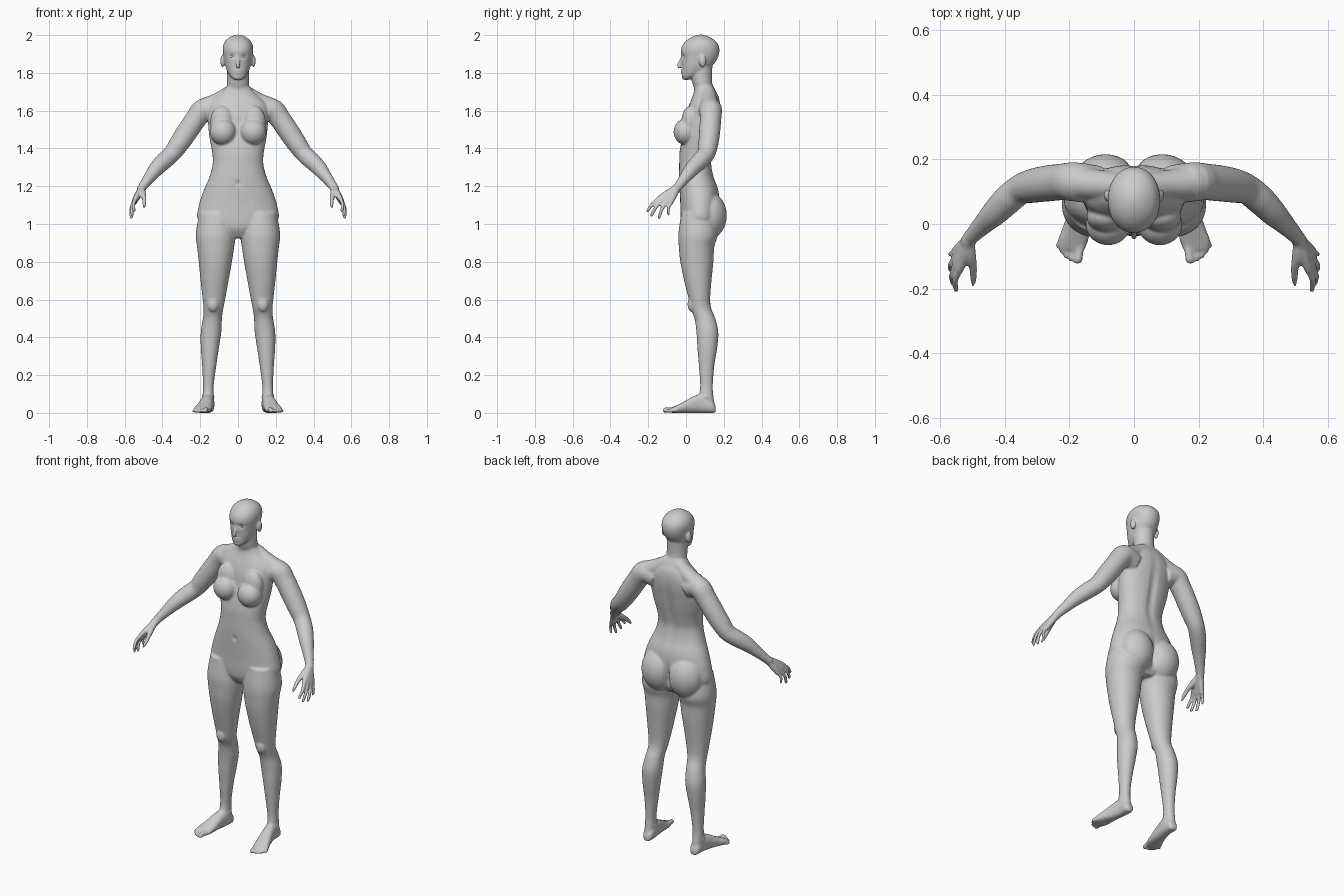
import bpy, bmesh, math
from mathutils import Vector, Matrix

bm = bmesh.new()


def smooth_path(rows, steps=4):
    """Catmull-Rom interpolation of rows of numbers."""
    out = []
    for i in range(len(rows) - 1):
        p0, p1 = rows[max(i - 1, 0)], rows[i]
        p2, p3 = rows[i + 1], rows[min(i + 2, len(rows) - 1)]
        for k in range(steps):
            t = k / steps
            out.append([0.5 * (2 * b + (c - a) * t + (2 * a - 5 * b + 4 * c - d) * t * t
                               + (3 * b - a - 3 * c + d) * t ** 3)
                        for a, b, c, d in zip(p0, p1, p2, p3)])
    return out + [list(rows[-1])]


def skin(rings, s=1):
    """Close a stack of point rings into a solid; s=-1 mirrors it."""
    vs = [[bm.verts.new((p.x * s, p.y, p.z)) for p in r] for r in rings]
    n = len(vs[0])
    for a, b in zip(vs, vs[1:]):
        for i in range(n):
            bm.faces.new((a[i], a[(i + 1) % n], b[(i + 1) % n], b[i]))
    bm.faces.new(vs[0][::-1])
    bm.faces.new(vs[-1])


def ring(c, u, v, e=2.0, n=32):
    pts = []
    for i in range(n):
        a = 2 * math.pi * i / n
        ca, sa = math.cos(a), math.sin(a)
        pts.append(c + u * math.copysign(abs(ca) ** (2 / e), ca)
                   + v * math.copysign(abs(sa) ** (2 / e), sa))
    return pts


def stack(rows, s=1, e=2.0):
    """Horizontal sections: z, x_inner, x_outer, y_front, y_back."""
    skin([ring(Vector(((x0 + x1) / 2, (y0 + y1) / 2, z)), Vector(((x1 - x0) / 2, 0, 0)),
               Vector((0, (y1 - y0) / 2, 0)), e) for z, x0, x1, y0, y1 in smooth_path(rows)], s)


def tube(rows, s=1, n=20):
    """Round limb through x, y, z, radius."""
    pts = smooth_path(rows)
    ps = [Vector(p[:3]) for p in pts]
    rings = []
    for i, p in enumerate(ps):
        t = (ps[min(i + 1, len(ps) - 1)] - ps[max(i - 1, 0)]).normalized()
        u = t.cross(Vector((0.5, 0.5, 0.7))).normalized()
        rings.append(ring(p, u * pts[i][3], t.cross(u) * pts[i][3], n=n))
    skin(rings, s)


def ball(c, r, s=1, target=None):
    m = Matrix.Translation((c[0] * s, c[1], c[2])) @ Matrix.Diagonal((*r, 1))
    bmesh.ops.create_uvsphere(target or bm, u_segments=28, v_segments=18, radius=1, matrix=m)


def centred(rows):
    return [(z, -w, w, f, b) for z, w, f, b in rows]


# torso
stack(centred([(.925, .05, .01, .13), (.97, .13, -.02, .165), (1.02, .212, -.028, .175),
               (1.10, .207, -.03, .18), (1.18, .181, -.034, .172), (1.25, .151, -.037, .148),
               (1.32, .134, -.036, .136), (1.38, .137, -.034, .145), (1.45, .15, -.022, .16),
               (1.52, .158, -.006, .172), (1.58, .16, .002, .181), (1.63, .155, .016, .182),
               (1.67, .12, .032, .175), (1.70, .085, .042, .16), (1.73, .06, .045, .145)]), e=2.2)
# neck
stack(centred([(1.62, .075, .05, .16), (1.68, .068, .05, .16), (1.72, .06, .042, .145),
               (1.76, .058, .03, .138), (1.84, .058, .02, .14)]))
# head
stack(centred([(1.763, .02, -.012, .015), (1.778, .038, -.02, .05), (1.80, .053, -.022, .10),
               (1.83, .065, -.022, .132), (1.86, .072, -.024, .158), (1.89, .077, -.026, .172),
               (1.92, .081, -.028, .177), (1.95, .077, -.017, .171), (1.975, .062, .006, .15),
               (1.993, .036, .036, .118), (2.002, .010, .065, .09)]), e=2.1)
# nose and lips
tube([(0, -.018, 1.893, .006), (0, -.028, 1.865, .008), (0, -.039, 1.838, .010),
      (0, -.030, 1.828, .009)])
ball((0, -.021, 1.811), (.019, .008, .005))
ball((0, -.020, 1.800), (.017, .008, .006))
ball((0, -.010, 1.776), (.018, .013, .012))

leg = [(1.06, .02, .205, -.025, .15), (.95, .012, .223, -.04, .168), (.88, .02, .217, -.038, .15),
       (.80, .032, .208, -.03, .145), (.70, .05, .198, -.01, .135), (.60, .068, .187, .015, .128),
       (.55, .078, .182, .025, .135), (.50, .085, .186, .045, .155), (.43, .088, .197, .055, .171),
       (.35, .10, .197, .06, .166), (.25, .115, .19, .068, .15), (.15, .128, .185, .075, .142),
       (.10, .129, .187, .07, .144), (.05, .13, .187, .06, .15), (.008, .14, .18, .08, .145)]
arm = [(.11, .12, 1.59, .06), (.18, .13, 1.605, .061), (.222, .13, 1.557, .057),
       (.27, .125, 1.487, .056), (.312, .118, 1.425, .053), (.35, .107, 1.372, .047),
       (.39, .075, 1.335, .046), (.43, .035, 1.295, .041), (.47, -.005, 1.245, .031),
       (.503, -.04, 1.20, .024), (.515, -.058, 1.18, .024)]
# foot sections: y, centre x, half width, height
foot = [(.157, .156, .015, .035), (.14, .156, .029, .065), (.09, .158, .033, .10),
        (.04, .167, .036, .088), (-.01, .178, .042, .060), (-.05, .188, .047, .040),
        (-.08, .192, .040, .026)]
toes = [(.165, -.06, .173, -.122, .014), (.186, -.065, .194, -.116, .0095),
        (.201, -.06, .209, -.106, .0095), (.214, -.055, .222, -.092, .0095),
        (.224, -.045, .234, -.074, .0095)]
# knuckle and tip of each finger
fingers = [((.540, -.143, 1.137), (.551, -.207, 1.066)), ((.550, -.130, 1.121), (.561, -.186, 1.042)),
           ((.554, -.108, 1.110), (.566, -.145, 1.030)), ((.553, -.084, 1.107), (.565, -.094, 1.048))]
wrist = Vector((.508, -.047, 1.192))

for s in (1, -1):
    stack(leg, s, 2.1)
    ball((.132, .03, .575), (.03, .022, .04), s)                  # kneecap
    ball((.158, .105, .085), (.035, .02, .02), s)                 # ankle bones
    skin([ring(Vector((x, y, h / 2)), Vector((w, 0, 0)), Vector((0, 0, h / 2)), 2.4)
          for y, x, w, h in smooth_path(foot)], s)
    for x0, y0, x1, y1, r in toes:
        tube([(x0, y0, r + .004, r), ((x0 + x1) / 2, (y0 + y1) / 2, r + .003, r * .9),
              (x1, y1 + .008, r, r), (x1, y1, r, r * .6)], s, 14)
    # shoulder slope and arm
    tube([(.03, .115, 1.70, .04), (.11, .122, 1.648, .046), (.19, .13, 1.61, .052)], s)
    tube(arm, s)
    # palm bones and fingers
    for i, (k, tip) in enumerate(fingers):
        k, tip = Vector(k), Vector(tip)
        start = wrist.lerp(k, .05)
        tube([(*start, .019), (*start.lerp(k, .5), .0175), (*k, .0135)], s, 14)
        mid = k.lerp(tip, .45) + Vector((.008, -.004, .003))
        r = .0085 if i == 3 else .0098
        tube([(*k, r + .002), (*mid, r), (*k.lerp(tip, .93), r * .9), (*tip, r * .6)], s, 14)
    tube([(*wrist, .016), (.506, -.095, 1.165, .018), (.497, -.135, 1.137, .013),
          (.496, -.168, 1.108, .0105), (.498, -.19, 1.086, .006)], s, 14)
    # breast, upper chest, buttock, ear
    ball((.080, .000, 1.488), (.070, .066, .070), s)
    ball((.085, .022, 1.54), (.062, .046, .085), s)
    ball((.088, .118, 1.045), (.105, .098, .125), s)
    ball((.082, .088, 1.862), (.012, .019, .033), s)

bmesh.ops.recalc_face_normals(bm, faces=bm.faces)
src = bpy.data.meshes.new("body_parts")
bm.to_mesh(src)
bm.free()
tmp = bpy.data.objects.new("body_parts", src)
bpy.context.collection.objects.link(tmp)

# fuse all parts into one skin
rm = tmp.modifiers.new("fuse", 'REMESH')
rm.mode = 'VOXEL'
rm.voxel_size = 0.0055
dg = bpy.context.evaluated_depsgraph_get()
mesh = bpy.data.meshes.new_from_object(tmp.evaluated_get(dg))
mesh.name = "body"
bpy.data.objects.remove(tmp)

# soft dents: x, z, width, height, push in y, on the front?
dents = [(.031, 1.889, .013, .010, .010, True), (-.031, 1.889, .013, .010, .010, True),
         (0, 1.806, .018, .003, .004, True), (0, 1.215, .010, .012, .010, True),
         (0, 1.42, .022, .17, -.010, False), (0, 1.03, .014, .07, -.02, False)]
for v in mesh.vertices:
    x, y, z = v.co
    for cx, cz, w, h, d, front in dents:
        if (y < .05) == front and abs(x) < .1:
            v.co.y += d * math.exp(-((x - cx) / w) ** 2 - ((z - cz) / h) ** 2)
    v.co.z = max(v.co.z, 0)
mesh.shade_smooth()
body = bpy.data.objects.new("body", mesh)
bpy.context.collection.objects.link(body)
sm = body.modifiers.new("soften", 'SMOOTH')
sm.factor = 0.5
sm.iterations = 7

# eyes
for s, name in ((1, "left_eye"), (-1, "right_eye")):
    eb = bmesh.new()
    ball((.031, .000, 1.887), (.014, .0135, .009), s, eb)
    me = bpy.data.meshes.new(name)
    eb.to_mesh(me)
    eb.free()
    me.shade_smooth()
    bpy.context.collection.objects.link(bpy.data.objects.new(name, me))
